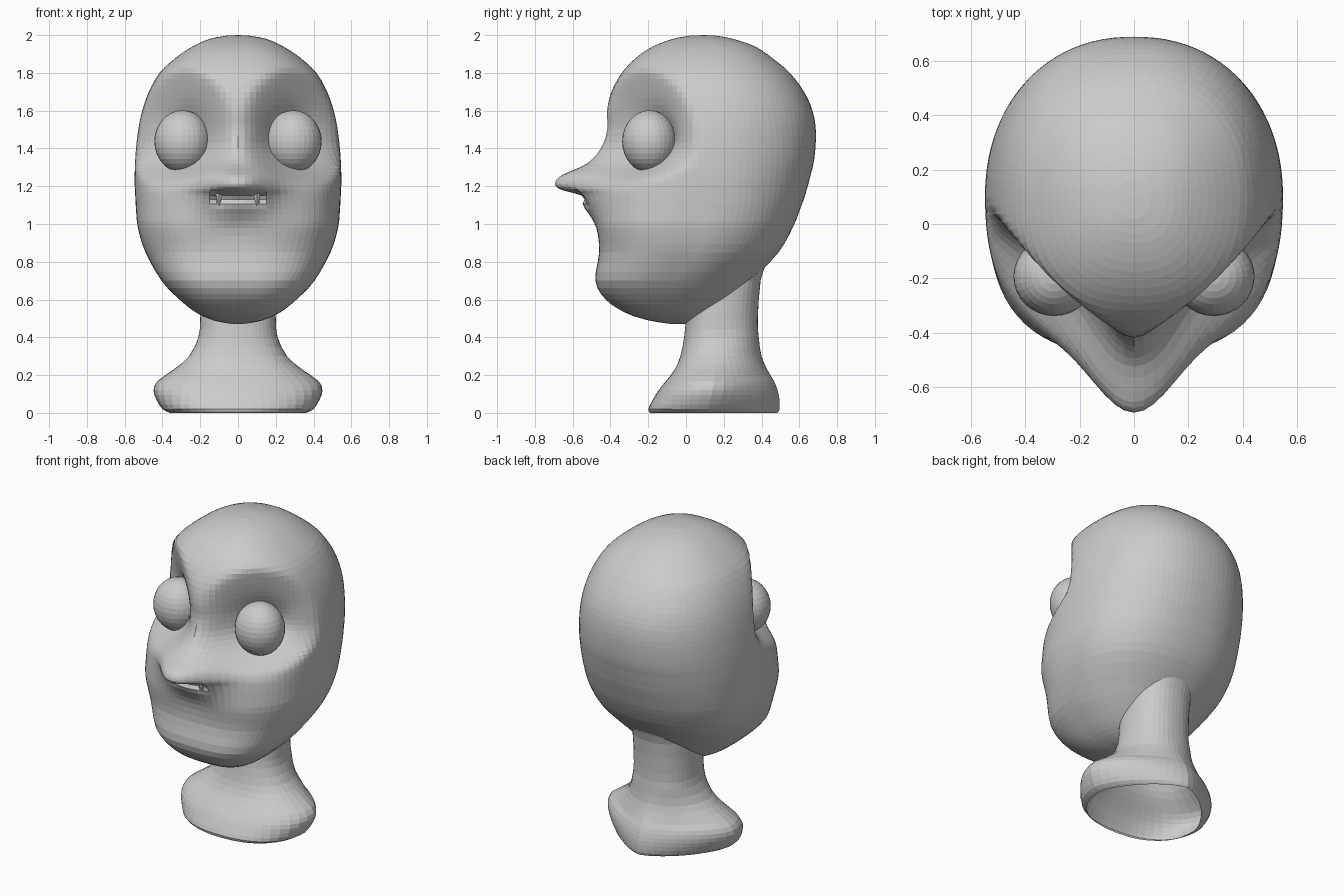
import bpy, bmesh, math
from mathutils import Vector

if "Cube" in bpy.data.objects:
    bpy.data.objects.remove(bpy.data.objects["Cube"])

skin = bpy.data.materials.new("clay grey")
skin.diffuse_color = (0.6, 0.6, 0.6, 1)
skin.use_nodes = True
skin.node_tree.nodes["Principled BSDF"].inputs["Base Color"].default_value = skin.diffuse_color


def finish(bm, name):
    bmesh.ops.recalc_face_normals(bm, faces=bm.faces)
    me = bpy.data.meshes.new(name)
    bm.to_mesh(me)
    bm.free()
    me.materials.append(skin)
    ob = bpy.data.objects.new(name, me)
    bpy.context.collection.objects.link(ob)
    return ob


def refine(rows, steps):
    """Catmull-Rom subdivision of a table of section values."""
    out = []
    for i in range(len(rows) - 1):
        p0, p1 = rows[max(i - 1, 0)], rows[i]
        p2, p3 = rows[i + 1], rows[min(i + 2, len(rows) - 1)]
        for k in range(steps):
            t = k / steps
            out.append([0.5 * (2 * b + (c - a) * t + (2 * a - 5 * b + 4 * c - d) * t * t
                               + (3 * b - a - 3 * c + d) * t ** 3)
                        for a, b, c, d in zip(p0, p1, p2, p3)])
    out.append(list(rows[-1]))
    return out


def loft(name, rings, cap_z):
    """Skin closed rings; close an end with a fan where a cap height is given."""
    bm = bmesh.new()
    vs = [[bm.verts.new(p) for p in r] for r in rings]
    n = len(vs[0])
    for a, b in zip(vs, vs[1:]):
        for i in range(n):
            j = (i + 1) % n
            bm.faces.new((a[i], a[j], b[j], b[i]))
    for r, z in zip((vs[0], vs[-1]), cap_z):
        if z is None:
            continue
        c = sum((v.co for v in r), Vector()) / n
        tip = bm.verts.new((c.x, c.y, z))
        for i in range(n):
            bm.faces.new((r[i], r[(i + 1) % n], tip))
    return finish(bm, name)


def radius(s, c, a, d, n):
    return (abs(s / a) ** n + abs(c / d) ** n) ** (-1 / n)


# Head sections: z, front y, back y, half width, eye-plane offset, snout bulge
HEAD = [
    (1.997, .02, .16, .06, .7, 0), (1.98, -.07, .25, .15, .65, 0),
    (1.94, -.175, .365, .24, .58, 0), (1.88, -.265, .455, .33, .52, 0),
    (1.80, -.34, .55, .415, .49, 0), (1.70, -.395, .625, .472, .47, 0),
    (1.60, -.42, .67, .507, .46, 0), (1.50, -.42, .687, .528, .46, 0),
    (1.40, -.435, .685, .54, .47, .02), (1.32, -.445, .675, .545, .52, .08),
    (1.26, -.455, .66, .547, .62, .20), (1.22, -.46, .65, .547, .70, .232),
    (1.185, -.465, .64, .546, .76, .215), (1.15, -.47, .63, .544, .84, .14),
    (1.08, -.475, .605, .54, .95, .06), (.98, -.475, .565, .53, 1, 0),
    (.85, -.46, .49, .49, 1, 0), (.70, -.48, .35, .405, 1, 0),
    (.60, -.425, .25, .31, .95, 0), (.53, -.32, .16, .22, .9, 0),
    (.49, -.2, .08, .13, .9, 0), (.472, -.09, 0, .04, .9, 0),
]
SEG = 96
rings = []
for z, fy, by, hw, v, nose in refine(HEAD, 3):
    t = min(max((z - .7) / .4, 0), 1)
    yc = .1 * t + (fy + by) / 2 * (1 - t)
    jaw = min(max((1.25 - z) / .25, 0), 1)
    ring = []
    for i in range(SEG):
        ang = math.tau * i / SEG
        s, c = math.sin(ang), math.cos(ang)
        if c > 0:  # face side, blended with the two slanted eye planes
            r = radius(s, c, hw, yc - fy, 2.4 + .4 * jaw)
            plane = (yc + v) / (c + .94 * abs(s))
            r = (r ** -30 + plane ** -30) ** (-1 / 30)
        else:
            r = radius(s, c, hw, by - yc, 2.2)
        x, y = r * s, yc - r * c
        if c > 0:
            y -= nose * math.exp(-(x / .14) ** 2 / 2)
            # eye socket beside the nose bridge
            y += .11 * math.exp(-((abs(x) - .27) / .13) ** 2 - ((z - 1.45) / .15) ** 2)
            if abs(x) < .14:  # mouth hollow under the lip
                y += .06 * math.exp(-((z - 1.145) / .03) ** 2)
        ring.append((x, y, z))
    rings.append(ring)
loft("head", rings, (2.0, .47))

# Neck and flared hollow base: z, front y, back y, half width
NECK = [
    (.95, .05, .48, .25), (.80, .04, .43, .212), (.70, .02, .395, .198), (.50, .0, .38, .20),
    (.40, -.01, .385, .21), (.30, -.03, .40, .26), (.23, -.06, .43, .34), (.17, -.105, .465, .425),
    (.12, -.145, .485, .447), (.07, -.175, .495, .432), (.02, -.20, .495, .40),
    (0, -.19, .485, .36),
]
rings = []
for z, fy, by, hw in refine(NECK, 2):
    yc = (fy + by) / 2 - .03
    flare = min(max((.4 - z) / .2, 0), 1)
    ring = []
    for i in range(48):
        s, c = math.sin(math.tau * i / 48), math.cos(math.tau * i / 48)
        if c > 0:
            r = radius(s, c, hw, yc - fy, 2.3)
        else:  # the back of the base is more pointed
            r = radius(s, c, hw, by - yc, 2.3 - .85 * flare)
        ring.append((r * s, yc - r * c, max(z, 0)))
    rings.append(ring)
loft("neck_and_base", rings, (.95, None))

# Eyes and small fangs on both sides
for side, label in ((-1, "left"), (1, "right")):
    bm = bmesh.new()
    bmesh.ops.create_uvsphere(bm, u_segments=32, v_segments=16, radius=1)
    bmesh.ops.scale(bm, vec=(.15, .145, .165), verts=bm.verts)
    bmesh.ops.translate(bm, vec=(side * .293, -.193, 1.437), verts=bm.verts)
    finish(bm, label + "_eye")

    bm = bmesh.new()
    bmesh.ops.create_cone(bm, cap_ends=True, segments=6, radius1=.004, radius2=.03, depth=.09)
    bmesh.ops.translate(bm, vec=(side * .1, -.52, 1.14), verts=bm.verts)
    finish(bm, label + "_fang")
